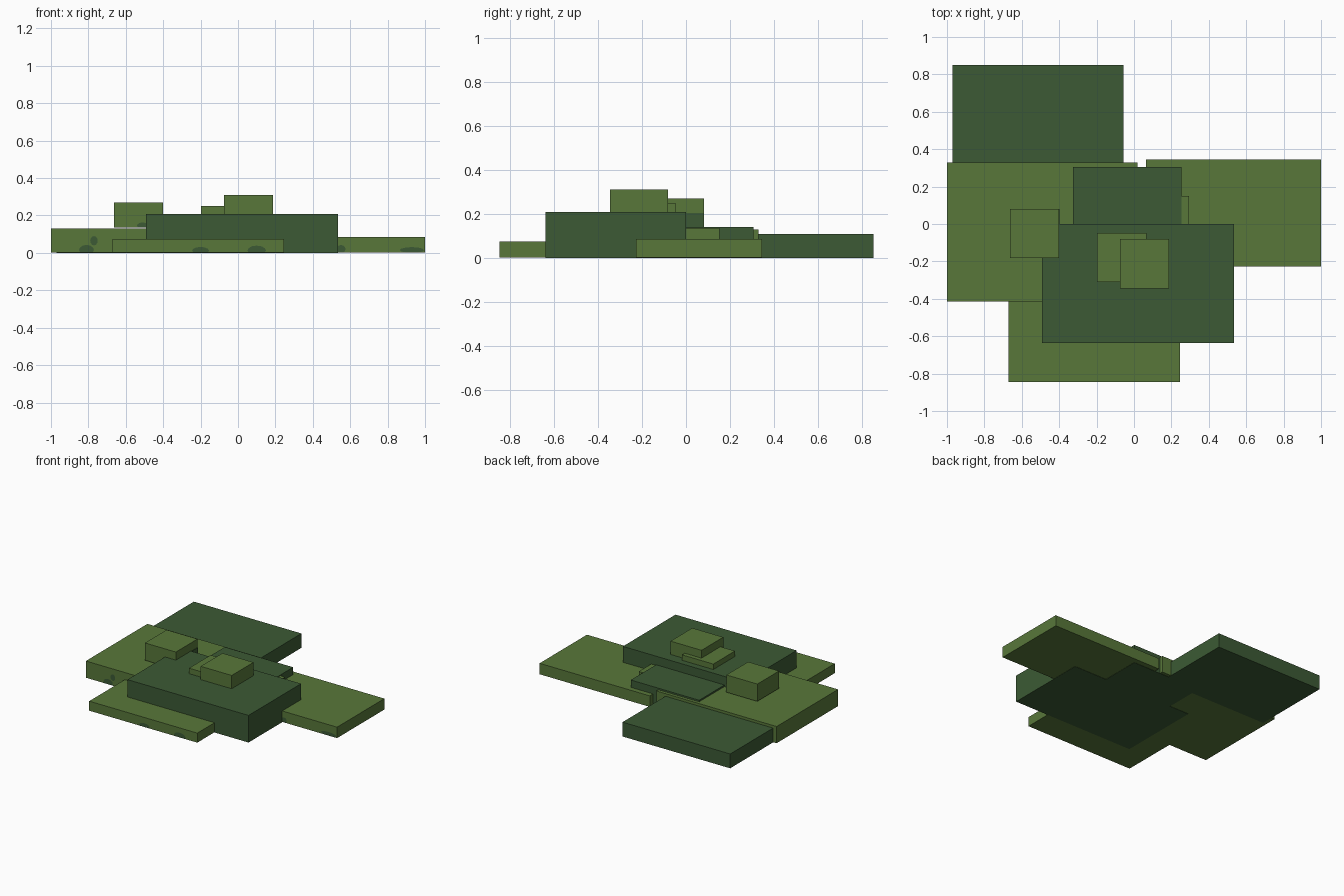
import bpy
import bmesh
import math

if "Cube" in bpy.data.objects:
    bpy.data.objects.remove(bpy.data.objects["Cube"])


def material(name, colour):
    m = bpy.data.materials.new(name)
    m.diffuse_color = (*colour, 1)
    m.use_nodes = True
    m.node_tree.nodes["Principled BSDF"].inputs["Base Color"].default_value = m.diffuse_color
    return m


LIGHT = material("light leaf green", (0.098, 0.186, 0.042))
DARK = material("dark leaf green", (0.045, 0.102, 0.035))


def finish(name, bm, mat):
    mesh = bpy.data.meshes.new(name)
    bm.to_mesh(mesh)
    bm.free()
    mesh.materials.append(mat)
    bpy.context.collection.objects.link(bpy.data.objects.new(name, mesh))


def box(name, mat, x, y, z):
    """Block spanning the given (min, max) ranges."""
    bm = bmesh.new()
    bmesh.ops.create_cube(bm, size=1)
    for v in bm.verts:
        v.co = [(a + b) / 2 + c * (b - a) for (a, b), c in zip((x, y, z), v.co)]
    finish(name, bm, mat)


def front_patch(name, x, y, z, rx, rz, base):
    """Rounded leaf patch on a front face, cut off at the block's base."""
    bm = bmesh.new()
    pts = []
    for i in range(12):
        a = math.tau * i / 12
        pts.append(bm.verts.new((x + rx * math.cos(a), y - 0.002,
                                 max(base, z + rz * math.sin(a)))))
    bm.faces.new(pts)
    finish(name, bm, DARK)


# Broad foliage slabs on the ground
box("left_slab", LIGHT, (-1.0, 0.02), (-0.415, 0.33), (0.002, 0.13))
box("right_slab", LIGHT, (0.065, 1.0), (-0.228, 0.346), (0.002, 0.086))
box("front_slab", LIGHT, (-0.67, 0.247), (-0.846, -0.27), (0.002, 0.075))
box("back_slab", DARK, (-0.97, -0.057), (0.24, 0.85), (0, 0.11))
box("main_slab", DARK, (-0.492, 0.535), (-0.637, 0.0), (0, 0.208))
box("middle_slab", DARK, (-0.326, 0.254), (-0.28, 0.306), (0, 0.142))

# Small leaf blocks
box("left_block", LIGHT, (-0.662, -0.4), (-0.182, 0.081), (0.137, 0.27))
box("low_top_block", LIGHT, (-0.198, 0.067), (-0.311, -0.048), (0.115, 0.25))
box("high_top_block", LIGHT, (-0.075, 0.188), (-0.345, -0.081), (0.175, 0.31))
box("side_block", LIGHT, (0.033, 0.295), (-0.112, 0.151), (0.004, 0.137))

# Dark leaf patches on the front faces
for i, args in enumerate((
        (-0.20, -0.846, 0.012, 0.045, 0.020, 0.003),
        (0.10, -0.846, 0.012, 0.05, 0.027, 0.003),
        (-0.81, -0.415, 0.015, 0.04, 0.028, 0.003),
        (-0.77, -0.415, 0.065, 0.02, 0.025, 0.003),
        (0.55, -0.228, 0.02, 0.025, 0.022, 0.003),
        (0.93, -0.228, 0.015, 0.065, 0.016, 0.003),
        (-0.51, -0.182, 0.145, 0.03, 0.018, 0.138))):
    front_patch(f"leaf_patch_{i + 1}", *args)

# Dark leaf patch on the side of the left block
box("block_side_patch", DARK, (-0.4, -0.397), (0.0, 0.08), (0.138, 0.205))
